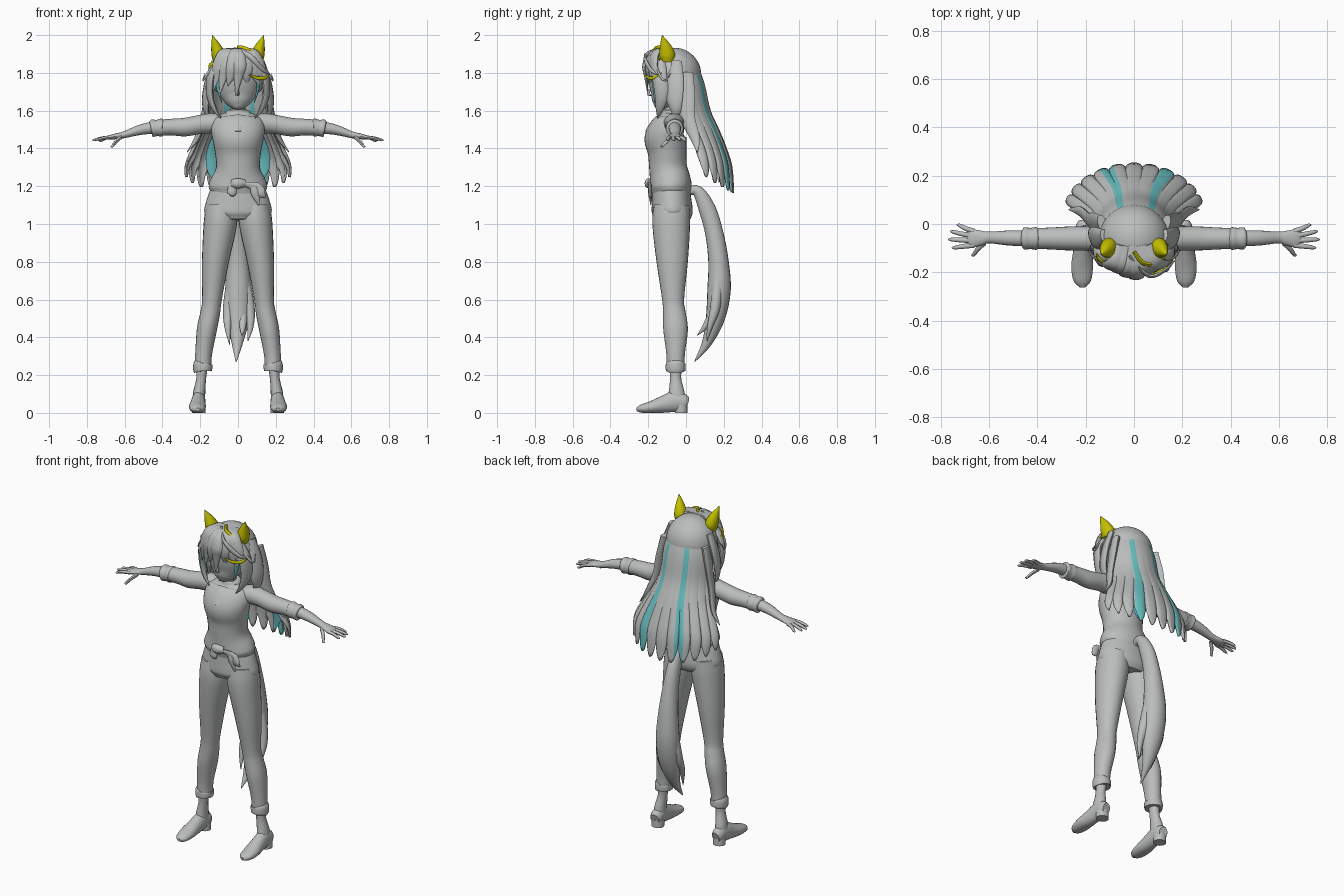
import bpy, bmesh, math
from mathutils import Vector

def material(name, rgb):
    m = bpy.data.materials.new(name)
    m.diffuse_color = (*rgb, 1)
    return m

GREY = material("soft grey", (0.5, 0.51, 0.51))
TEAL = material("teal", (0.14, 0.52, 0.53))
YELLOW = material("yellow", (0.56, 0.53, 0.0))
X, Y, Z = Vector((1, 0, 0)), Vector((0, 1, 0)), Vector((0, 0, 1))

def finish(name, bm, mats, angle=45):
    bmesh.ops.recalc_face_normals(bm, faces=bm.faces)
    me = bpy.data.meshes.new(name)
    bm.to_mesh(me)
    bm.free()
    for m in mats:
        me.materials.append(m)
    for p in me.polygons:
        p.use_smooth = True
    me.set_sharp_from_angle(angle=math.radians(angle))
    ob = bpy.data.objects.new(name, me)
    bpy.context.collection.objects.link(ob)
    return ob

def spline(pts, steps):
    """Smooth curve through the points; all components are interpolated."""
    p = [Vector(q) for q in pts]
    p = [p[0] * 2 - p[1]] + p + [p[-1] * 2 - p[-2]]
    out = []
    for i in range(1, len(p) - 2):
        a, b, c, d = p[i - 1:i + 3]
        for k in range(steps):
            t = k / steps
            out.append((b * 2 + (c - a) * t + (a * 2 - b * 5 + c * 4 - d) * t * t
                        + (b * 3 - a - c * 3 + d) * t ** 3) * 0.5)
    return out + [p[-2]]

def tube(name, pts, wide=X, mat=GREY, n=16, steps=4, mirror=1):
    """Elliptical sweep. Points are x, y, z, half width along 'wide', half depth."""
    pts = spline([(q[0] * mirror, *q[1:]) for q in pts], steps)
    wide = Vector((wide[0] * mirror, wide[1], wide[2]))
    bm, rings = bmesh.new(), []
    for i, p in enumerate(pts):
        t = (pts[min(i + 1, len(pts) - 1)].to_3d() - pts[max(i - 1, 0)].to_3d()).normalized()
        w = (wide - t * wide.dot(t)).normalized()
        d = t.cross(w)
        ring = []
        for k in range(n):
            a = math.tau * k / n
            v = p.to_3d() + w * max(p[3], .001) * math.cos(a) + d * max(p[4], .001) * math.sin(a)
            v.z = max(v.z, 0)
            ring.append(bm.verts.new(v))
        rings.append(ring)
    for r, s in zip(rings, rings[1:]):
        for k in range(n):
            bm.faces.new((r[k], r[(k + 1) % n], s[(k + 1) % n], s[k]))
    bm.faces.new(rings[0])
    bm.faces.new(rings[-1])
    return finish(name, bm, [mat])

# Shirt, neck and head
tube("shirt", [(0, -.08, 1.16, .14, .10), (0, -.08, 1.20, .155, .11), (0, -.085, 1.24, .143, .107),
               (0, -.095, 1.30, .116, .10), (0, -.10, 1.38, .122, .102), (0, -.108, 1.45, .135, .112),
               (0, -.10, 1.50, .142, .097), (0, -.075, 1.55, .13, .075), (0, -.07, 1.585, .08, .058)], n=32)
tube("neck", [(0, -.07, 1.55, .048, .045), (0, -.08, 1.60, .04, .04), (0, -.09, 1.68, .04, .04)])
tube("collar", [(0, -.075, 1.57, .075, .06), (0, -.073, 1.60, .06, .053), (0, -.073, 1.605, .04, .04)], n=24)
tube("placket", [(0, -.142, 1.575, .035, .006), (0, -.185, 1.53, .03, .006), (0, -.212, 1.49, .02, .005)], n=8)
tube("head", [(0, -.155, 1.612, .015, .012), (0, -.14, 1.635, .055, .048), (0, -.115, 1.68, .092, .08),
              (0, -.095, 1.75, .115, .107), (0, -.08, 1.84, .115, .115), (0, -.07, 1.91, .06, .06)], n=32)
tube("nose", [(0, -.188, 1.715, .004, .004), (0, -.2, 1.69, .007, .008), (0, -.18, 1.68, .004, .003)], n=8)

# Knotted shirt front
tube("knot", [(-.03, -.185, 1.215, .022, .02), (0, -.197, 1.215, .027, .022), (.035, -.185, 1.215, .02, .02)], wide=Z)
for i, (dx, dz) in enumerate([(.11, 1.12), (.145, 1.16), (-.04, 1.17)]):
    tube(f"knot_end_{i}", [(0, -.195, 1.215, .01, .008), (dx * .7, -.19, 1.20, .02, .01),
                           (dx * .85, -.19, 1.16, .024, .01), (dx, -.185, dz - .02, .003, .003)], n=8)

# Hips
tube("trousers_top", [(0, -.08, 1.20, .14, .098), (0, -.076, 1.13, .165, .104), (0, -.073, 1.06, .177, .108),
                      (0, -.075, 1.02, .12, .09)], n=32)

for s, side in ((1, "right"), (-1, "left")):
    # Trouser leg, cuff, ankle and shoe
    tube(f"{side}_leg", [(.088, -.075, 1.10, .08, .095), (.094, -.078, 1.0, .088, .10), (.12, -.073, .80, .071, .083),
                         (.138, -.068, .60, .052, .058), (.147, -.062, .53, .052, .06), (.165, -.055, .44, .053, .065),
                         (.181, -.055, .32, .045, .05), (.186, -.055, .24, .043, .046)], n=24, mirror=s)
    tube(f"{side}_trouser_cuff", [(.187, -.055, .222, .045, .047), (.187, -.055, .226, .05, .052),
                                  (.186, -.055, .258, .05, .052), (.185, -.055, .264, .042, .046)], n=24, mirror=s)
    tube(f"{side}_ankle", [(.189, -.055, .25, .03, .034), (.195, -.055, .18, .026, .03),
                           (.205, -.05, .11, .032, .042), (.208, -.05, .06, .034, .05)], mirror=s)
    tube(f"{side}_shoe", [(.205, .008, .05, .026, .032), (.207, -.012, .055, .035, .045), (.209, -.06, .06, .037, .055),
                          (.212, -.12, .045, .041, .045), (.215, -.18, .031, .045, .033),
                          (.214, -.235, .022, .036, .022), (.213, -.262, .018, .012, .009)], n=20, mirror=s)
    tube(f"{side}_heel", [(.207, -.025, 0, .036, .034), (.207, -.025, .045, .036, .034)], n=20, mirror=s)

    # Sleeve, rolled cuff and forearm
    tube(f"{side}_sleeve", [(.08, -.065, 1.53, .06, .045), (.14, -.06, 1.533, .055, .054), (.2, -.06, 1.527, .05, .05),
                            (.28, -.06, 1.513, .049, .049), (.35, -.06, 1.513, .045, .044),
                            (.42, -.06, 1.51, .043, .042)], wide=Y, n=24, mirror=s)
    tube(f"{side}_sleeve_cuff", [(.40, -.06, 1.51, .042, .042), (.405, -.06, 1.51, .047, .048), (.43, -.06, 1.508, .044, .043),
                                 (.455, -.06, 1.507, .046, .046), (.462, -.06, 1.506, .032, .032)],
         wide=Y, n=24, mirror=s)
    tube(f"{side}_forearm", [(.44, -.06, 1.512, .033, .033), (.52, -.058, 1.498, .031, .027),
                             (.60, -.056, 1.473, .024, .018), (.63, -.058, 1.467, .03, .016),
                             (.67, -.06, 1.46, .038, .013), (.69, -.062, 1.455, .03, .009)], wide=Y, mirror=s)
    # Fingers
    for i, (y0, x1, y1, z1) in enumerate([(-.03, .735, -.005, 1.44), (-.05, .762, -.032, 1.443),
                                          (-.069, .77, -.064, 1.443), (-.088, .755, -.098, 1.443), (-.08, .675, -.128, 1.41)]):
        x0 = .665 if i < 4 else .62
        tube(f"{side}_finger_{i}", [(x0, y0, 1.46, .011, .01), ((x0 + x1) / 2, (y0 + y1) / 2, 1.455 if i < 4 else 1.435, .01, .009),
                                    (x1 - .01, y1, z1 + .002, .007, .007), (x1, y1, z1, .002, .002)],
             wide=Y, n=8, mirror=s)

    # Animal ear
    tube(f"{side}_ear", [(.10, -.098, 1.86, .03, .032), (.104, -.10, 1.895, .036, .042), (.115, -.108, 1.935, .028, .032),
                         (.128, -.12, 1.975, .012, .014), (.136, -.126, 2.0, .001, .001)], mat=YELLOW, mirror=s)

    # Side locks framing the face
    side_locks = [[(.10, -.13, 1.86, .025, .02), (.142, -.14, 1.79, .04, .018), (.15, -.13, 1.69, .038, .016),
                   (.125, -.14, 1.61, .022, .012), (.09, -.15, 1.56, .002, .002)],
                  [(.12, -.05, 1.86, .03, .02), (.152, -.06, 1.76, .05, .018), (.17, -.06, 1.66, .045, .016),
                   (.165, -.055, 1.59, .025, .012), (.13, -.07, 1.545, .002, .002)],
                  [(.13, 0, 1.80, .04, .02), (.155, .0, 1.68, .05, .018), (.18, .01, 1.56, .04, .016),
                   (.22, .05, 1.45, .025, .012), (.27, .06, 1.38, .002, .002)]]
    for i, p in enumerate(side_locks):
        tube(f"{side}_side_lock_{i}", p, wide=Vector((.35, 1, 0)), n=10, mirror=s)
    tube(f"{side}_inner_lock", [(.10, -.165, 1.80, .012, .006), (.108, -.165, 1.73, .014, .006),
                                (.085, -.165, 1.64, .002, .002)], wide=Vector((.5, .8, 0)), mat=TEAL, n=8, mirror=s)
    tube(f"{side}_wisp", [(.12, -.16, 1.85, .008, .005), (.165, -.14, 1.79, .008, .005),
                          (.185, -.11, 1.76, .005, .004), (.175, -.08, 1.80, .001, .001)], wide=Z, n=8, mirror=s)

# Hair cap, open around the face
bm = bmesh.new()
bmesh.ops.create_uvsphere(bm, u_segments=40, v_segments=24, radius=1)
for v in bm.verts:
    v.co = Vector((v.co.x * .145, v.co.y * .143 - .062, v.co.z * .145 + 1.788))
gone = [f for f in bm.faces if (lambda c: c.z < 1.70 or (c.y < -.12 and c.z < 1.80))(f.calc_center_median())]
bmesh.ops.delete(bm, geom=gone, context="FACES")
finish("hair_cap", bm, [GREY])

# Fringe swept over the forehead
for i, (x0, x1, x2, z2) in enumerate([(-.05, -.105, -.13, 1.71), (-.035, -.07, -.095, 1.69), (-.01, -.03, -.055, 1.73),
                                      (.0, .01, -.01, 1.68), (.02, .05, .045, 1.74), (.03, .085, .115, 1.73),
                                      (.05, .115, .145, 1.75)]):
    back = abs(x1) * .45
    tube(f"fringe_{i}", [(x0, -.09, 1.92, .025, .012), (x0 * .5 + x1 * .5, -.185 + back * .5, 1.905, .034, .018),
                         (x1, -.222 + back, 1.84, .034, .014), (x1 * .6 + x2 * .4, -.217 + back, 1.785, .025, .010),
                         (x2, -.205 + back, z2, .002, .002)], wide=Vector((1, x1 * 5, 0)), n=10)
tube("loose_strand", [(-.02, -.13, 1.925, .012, .008), (.06, -.215, 1.89, .014, .008), (.13, -.19, 1.82, .012, .007),
                      (.17, -.15, 1.79, .002, .002)], wide=Z, n=8)

# Yellow streaks in the fringe
tube("crown_streak", [(0, -.115, 1.938, .008, .008), (.035, -.16, 1.928, .013, .009), (.085, -.165, 1.90, .013, .009),
                      (.125, -.14, 1.87, .004, .004)], wide=Z, mat=YELLOW, n=8)
tube("right_streak", [(.06, -.215, 1.79, .003, .003), (.105, -.197, 1.772, .009, .006), (.145, -.17, 1.775, .009, .006),
                      (.165, -.13, 1.80, .002, .002)], wide=Z, mat=YELLOW, n=8)
tube("left_streak", [(-.115, -.17, 1.85, .003, .003), (-.145, -.145, 1.84, .014, .007),
                     (-.155, -.12, 1.80, .003, .003)], wide=Z, mat=YELLOW, n=8)

# Long back hair: curved sheet with a pointed hem and two teal stripes
profile = spline([(1.88, -.06, .10, .10), (1.75, -.06, .148, .15), (1.60, -.04, .16, .165), (1.50, -.01, .19, .18),
                  (1.40, .03, .245, .18), (1.30, .05, .285, .19), (1.15, .06, .27, .19)], 8)

def section(z):
    for a, b in zip(profile, profile[1:]):
        if z >= b[0]:
            return a.lerp(b, max(0, (a[0] - z) / (a[0] - b[0])))
    return profile[-1]

COLS, ROWS, LOCKS = 132, 30, 11
bm, grid = bmesh.new(), []
for j in range(COLS + 1):
    u = j / COLS * 2 - 1
    ang = math.radians(82) * u
    saw = abs((j / COLS * LOCKS) % 1 * 2 - 1)
    hem = 1.165 + .10 * u * u + .11 * saw ** 2
    col = []
    for k in range(ROWS + 1):
        t = k / ROWS
        z, cy, rx, ry = section(1.88 + (hem - 1.88) * t)
        r = 1 - .07 * saw ** 3 * t ** 3
        col.append(bm.verts.new((rx * r * math.sin(ang), cy + ry * r * math.cos(ang), z)))
    grid.append(col)
for j in range(COLS):
    deg = 82 * ((j + .5) / COLS * 2 - 1)
    for k in range(ROWS):
        f = bm.faces.new((grid[j][k], grid[j + 1][k], grid[j + 1][k + 1], grid[j][k + 1]))
        stripe = 24 <= deg <= 35 or -28 <= deg <= -18
        f.material_index = int(stripe and k > 3)
hair = finish("back_hair", bm, [GREY, TEAL])
mod = hair.modifiers.new("thickness", "SOLIDIFY")
mod.thickness, mod.offset = .012, 0

# Teal locks under the back hair
for s, side in ((1, "right"), (-1, "left")):
    tube(f"{side}_under_lock", [(.10, .10, 1.50, .02, .006), (.135, .16, 1.38, .03, .008), (.14, .175, 1.29, .025, .006),
                                (.12, .175, 1.22, .002, .002)], mat=TEAL, n=8, mirror=s)

# Tail with split tips
tube("tail", [(0, .0, 1.17, .02, .02), (0, .06, 1.175, .028, .03), (0, .112, 1.08, .037, .045), (0, .15, .95, .045, .048),
              (0, .172, .80, .058, .054), (0, .175, .65, .068, .062), (0, .155, .50, .06, .05),
              (-.004, .11, .37, .03, .026), (-.01, .045, .27, .002, .002)], n=20)
for i, (x, y, z) in enumerate([(-.055, .09, .36), (.065, .11, .38), (.025, .06, .41)]):
    tube(f"tail_tip_{i}", [(x * .5, .17, .72, .03, .03), (x * .9, .155, .56, .03, .028),
                           (x, (y + .145) / 2, .46, .018, .016), (x * .8, y, z, .002, .002)], n=10)
